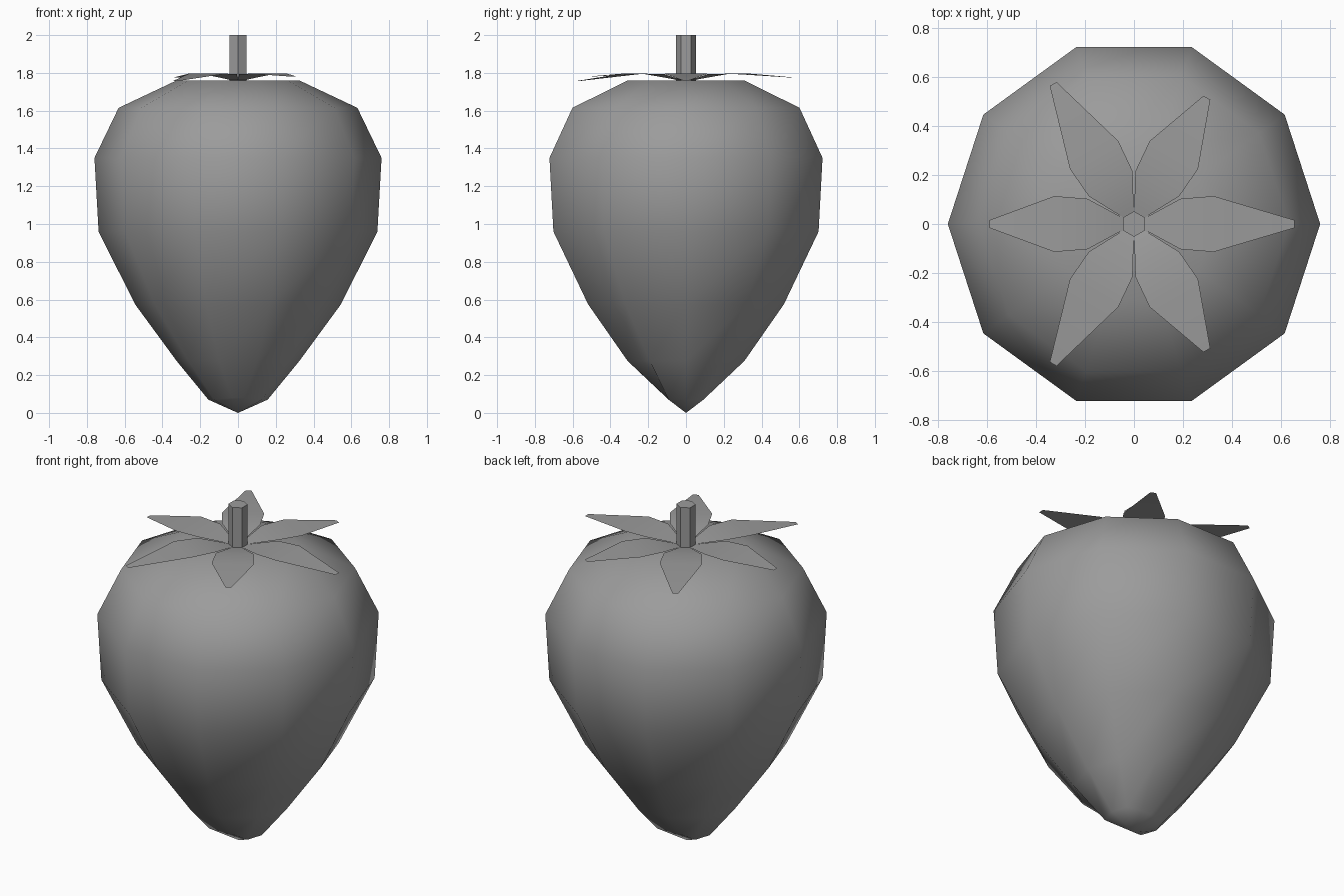
import bpy
from math import sin, cos, pi, radians

if "Cube" in bpy.data.objects:
    bpy.data.objects.remove(bpy.data.objects["Cube"])

# Dark grey for every part
grey = bpy.data.materials.new("dark_grey")
grey.diffuse_color = (0.33, 0.33, 0.33, 1)
grey.use_nodes = True
grey.node_tree.nodes["Principled BSDF"].inputs["Base Color"].default_value = grey.diffuse_color


def make(name, verts, faces, smooth=False):
    mesh = bpy.data.meshes.new(name)
    mesh.from_pydata(verts, [], faces)
    mesh.materials.append(grey)
    for p in mesh.polygons:
        p.use_smooth = smooth
    obj = bpy.data.objects.new(name, mesh)
    bpy.context.collection.objects.link(obj)
    return obj


def lathe(name, bottom, rings, top, sides, offset=0.0, smooth=False, pinch=False):
    """Revolve (radius, z) rings between two poles, bottom to top."""
    verts = []
    for i, (r, z) in enumerate(rings):
        for k in range(sides):
            a = offset + 2 * pi * k / sides
            if pinch and i == 0 and abs(sin(a)) > 0.8:
                verts.append((0.105 * cos(a), 0.105 * sin(a), z + 0.01))
            else:
                verts.append((r * cos(a), r * sin(a), z))
    lo, hi = len(verts), len(verts) + 1
    verts += [(0, 0, bottom), (0, 0, top)]
    last = (len(rings) - 1) * sides
    faces = []
    for k in range(sides):
        n = (k + 1) % sides
        faces.append((lo, n, k))
        for i in range(len(rings) - 1):
            b = i * sides
            faces.append((b + k, b + n, b + sides + n, b + sides + k))
        faces.append((last + k, last + n, hi))
    return make(name, verts, faces, smooth)


# Ten-sided fruit body; the lowest ring is pinched at front and back
lathe("fruit", 0.0,
      [(0.157, 0.07), (0.325, 0.275), (0.545, 0.575), (0.738, 0.96),
       (0.76, 1.35), (0.632, 1.615), (0.325, 1.76)],
      1.76, 10, smooth=True, pinch=True)

# Hexagonal stem
lathe("stem", 1.755, [(0.052, 1.755), (0.052, 2.0)], 2.0, 6, offset=pi / 6)

# Six thin leaves, alternating long and short: (tip radius, tip height)
tips = [(0.655, 1.76), (0.595, 1.78), (0.66, 1.775),
        (0.59, 1.77), (0.66, 1.757), (0.595, 1.78)]
for i, (tip_r, tip_z) in enumerate(tips):
    a = radians(60 * i)
    # (distance out, half width, height)
    outline = [(0.04, 0.023, 1.762), (0.075, 0.041, 1.77), (0.19, 0.103, 1.793),
               (0.325, 0.114, 1.796), (tip_r, 0.016, tip_z)]
    verts = []
    for d, w, z in outline:
        for s in (-w, w):
            verts.append((d * cos(a) - s * sin(a), d * sin(a) + s * cos(a), z))
    faces = [(2 * j, 2 * j + 2, 2 * j + 3, 2 * j + 1) for j in range(len(outline) - 1)]
    make(f"leaf_{i + 1}", verts, faces, smooth=True)
